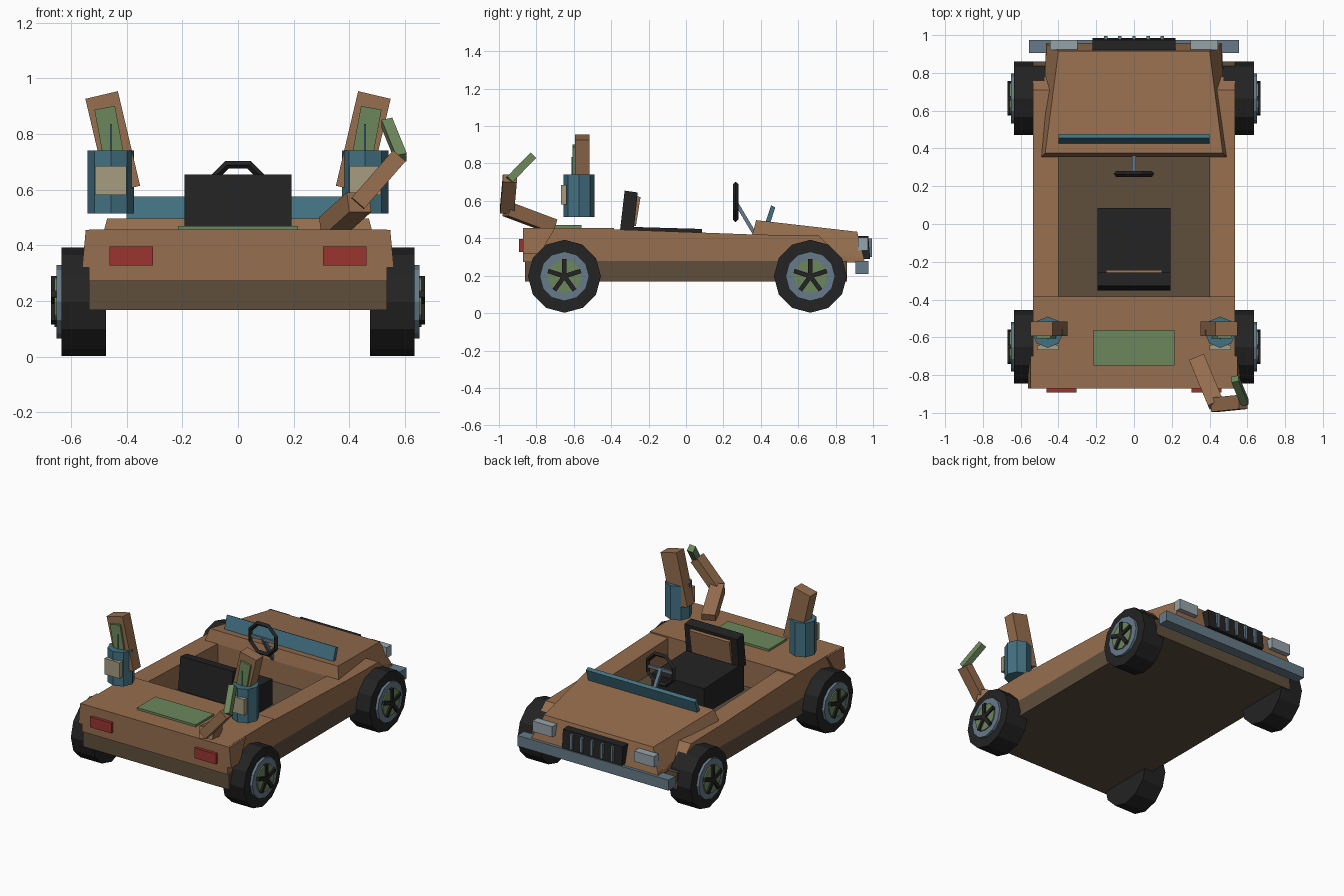
import bpy, bmesh, math
from mathutils import Vector, Matrix

if "Cube" in bpy.data.objects:
    bpy.data.objects.remove(bpy.data.objects["Cube"])


def material(name, r, g, b):
    m = bpy.data.materials.new(name)
    lin = [((c / 255 + 0.055) / 1.055) ** 2.4 for c in (r, g, b)]
    m.diffuse_color = (*lin, 1)
    m.use_nodes = True
    m.node_tree.nodes["Principled BSDF"].inputs["Base Color"].default_value = m.diffuse_color
    return m


BROWN = material("brown paint", 150, 110, 78)
DARK = material("dark brown", 94, 78, 60)
BLACK = material("black rubber", 35, 35, 35)
TEAL = material("teal", 66, 112, 129)
STEEL = material("blue steel", 102, 122, 136)
GREEN = material("green", 108, 135, 92)
RED = material("red lamp", 155, 53, 48)
BEIGE = material("beige", 166, 156, 128)
LAMP = material("pale lamp", 150, 163, 170)


def finish(name, bm, mat):
    bmesh.ops.recalc_face_normals(bm, faces=bm.faces)
    me = bpy.data.meshes.new(name)
    bm.to_mesh(me)
    bm.free()
    me.materials.append(mat)
    ob = bpy.data.objects.new(name, me)
    bpy.context.collection.objects.link(ob)
    return ob


def loft(name, a, b, mat):
    """Closed solid between two matching loops of points."""
    bm = bmesh.new()
    va = [bm.verts.new(p) for p in a]
    vb = [bm.verts.new(p) for p in b]
    n = len(va)
    bm.faces.new(va)
    bm.faces.new(vb[::-1])
    for i in range(n):
        j = (i + 1) % n
        bm.faces.new((va[i], vb[i], vb[j], va[j]))
    return finish(name, bm, mat)


def side_prism(name, prof, x0, x1, mat):
    return loft(name, [(x0, y, z) for y, z in prof], [(x1, y, z) for y, z in prof], mat)


def box(name, x0, x1, y0, y1, z0, z1, mat):
    return side_prism(name, [(y0, z0), (y1, z0), (y1, z1), (y0, z1)], x0, x1, mat)


def beam(name, p, q, w, d, mat, side=(0, 1, 0)):
    """Rectangular bar from p to q; d is its size along 'side'."""
    p, q = Vector(p), Vector(q)
    axis = (q - p).normalized()
    u = axis.cross(Vector(side)).normalized()
    v = u.cross(axis)
    ring = [u * (sx * w / 2) + v * (sy * d / 2) for sx, sy in ((-1, -1), (1, -1), (1, 1), (-1, 1))]
    return loft(name, [p + r for r in ring], [q + r for r in ring], mat)


def disc(name, x0, x1, y, z, r, n, mat):
    pts = [(y + r * math.sin(2 * math.pi * i / n), z + r * math.cos(2 * math.pi * i / n)) for i in range(n)]
    return side_prism(name, pts, x0, x1, mat)


# Lower chassis, rear deck and bonnet
box("chassis", -0.535, 0.535, -0.86, 0.86, 0.168, 0.28, DARK)
box("rear_deck", -0.535, 0.535, -0.872, -0.385, 0.272, 0.456, BROWN)
box("deck_panel", -0.215, 0.215, -0.75, -0.56, 0.45, 0.47, GREEN)
loft("bonnet",
     [(-0.49, 0.355, 0.42), (0.49, 0.355, 0.42), (0.47, 0.375, 0.497), (-0.47, 0.375, 0.497)],
     [(-0.465, 0.955, 0.28), (0.465, 0.955, 0.28), (0.40, 0.915, 0.435), (-0.40, 0.915, 0.435)], BROWN)
side_prism("dashboard_bulkhead", [(0.36, 0.27), (0.95, 0.27), (0.95, 0.29), (0.38, 0.44), (0.36, 0.43)],
           -0.465, 0.465, BROWN)
side_prism("windscreen", [(0.425, 0.485), (0.45, 0.48), (0.477, 0.565), (0.455, 0.576)], -0.4, 0.4, TEAL)

# Nose: bumper, grille with slats
box("bumper", -0.555, 0.555, 0.905, 0.975, 0.21, 0.28, STEEL)
side_prism("grille", [(0.93, 0.29), (0.985, 0.29), (0.975, 0.412), (0.91, 0.412)], -0.22, 0.22, BLACK)
for i in range(-2, 3):
    box("grille_slat", i * 0.075 - 0.009, i * 0.075 + 0.009, 0.97, 0.995, 0.3, 0.4, STEEL)

# Seat
side_prism("seat_cushion", [(-0.33, 0.28), (0.085, 0.28), (0.085, 0.435), (0.085, 0.45), (-0.33, 0.462)],
           -0.193, 0.193, BLACK)
side_prism("seat_back", [(-0.353, 0.44), (-0.28, 0.44), (-0.258, 0.645), (-0.328, 0.655)], -0.193, 0.193, BLACK)
side_prism("seat_back_panel", [(-0.285, 0.465), (-0.268, 0.465), (-0.243, 0.62), (-0.27, 0.628)],
           -0.147, 0.147, BROWN)

# Steering wheel, spoke and column
bpy.ops.mesh.primitive_torus_add(major_segments=8, minor_segments=4, major_radius=0.102, minor_radius=0.015,
                                 location=(0, 0.265, 0.595))
wheel = bpy.context.object
wheel.name = "steering_wheel"
wheel.data.transform(Matrix.Rotation(math.pi / 2, 4, 'X') @ Matrix.Rotation(math.pi / 8, 4, 'Z'))
wheel.data.materials.append(BLACK)
box("steering_spoke", -0.09, 0.09, 0.258, 0.272, 0.585, 0.605, STEEL)
beam("steering_column", (0, 0.262, 0.6), (0, 0.375, 0.41), 0.02, 0.022, STEEL, side=(1, 0, 0))

# Parts mirrored left and right
for s, tag in ((-1, "left"), (1, "right")):
    side_prism("side_rail_" + tag,
               [(-0.86, 0.275), (-0.86, 0.45), (-0.5, 0.452), (0.37, 0.42), (0.71, 0.415), (0.78, 0.345), (0.78, 0.275)],
               s * 0.40, s * 0.535, BROWN)
    loft("rear_fender_" + tag,
         [(s * 0.5, -0.872, 0.32), (s * 0.5, -0.78, 0.32), (s * 0.5, -0.70, 0.455), (s * 0.5, -0.872, 0.455)],
         [(s * 0.56, -0.872, 0.32), (s * 0.56, -0.78, 0.32), (s * 0.547, -0.70, 0.455), (s * 0.547, -0.872, 0.455)],
         BROWN)
    box("tail_lamp_" + tag, s * 0.305, s * 0.462, -0.892, -0.86, 0.328, 0.396, RED)
    box("headlamp_" + tag, s * 0.30, s * 0.445, 0.92, 0.973, 0.335, 0.405, LAMP)

    # Wheels: tyre, rim, hub and five spokes
    for y, end in ((-0.65, "rear"), (0.665, "nose")):
        z = 0.197
        nm = "_" + end + "_" + tag
        disc("tyre" + nm, s * 0.475, s * 0.635, y, z, 0.195, 12, BLACK)
        disc("rim" + nm, s * 0.6, s * 0.652, y, z, 0.132, 12, STEEL)
        disc("hub" + nm, s * 0.62, s * 0.66, y, z, 0.09, 12, GREEN)
        for k in range(5):
            a = 2 * math.pi * k / 5
            beam("spoke" + nm, (s * 0.655, y, z),
                 (s * 0.655, y + 0.092 * math.sin(a), z + 0.092 * math.cos(a)), 0.024, 0.032, BLACK, side=(1, 0, 0))

    # Upright pods on the rear deck
    cx, cy = s * 0.457, -0.573
    ring = [(cx + 0.083 * math.cos(i * math.pi / 4), cy + 0.083 * math.sin(i * math.pi / 4)) for i in range(8)]
    loft("pod_" + tag, [(x, y, 0.515) for x, y in ring], [(x, y, 0.74) for x, y in ring], TEAL)
    box("pod_plate_" + tag, s * 0.40, s * 0.513, -0.668, -0.64, 0.58, 0.685, BEIGE)
    beam("pod_post_" + tag, (s * 0.41, -0.555, 0.60), (s * 0.49, -0.555, 0.94), 0.12, 0.077, BROWN)
    beam("post_panel_" + tag, (s * 0.445, -0.597, 0.71), (s * 0.479, -0.597, 0.894), 0.075, 0.018, GREEN)
    box("post_rod_" + tag, s * 0.453, s * 0.459, -0.612, -0.605, 0.73, 0.835, TEAL)

# Jointed arm on the rear right corner
beam("arm_lower", (0.335, -0.715, 0.465), (0.435, -0.955, 0.555), 0.075, 0.085, BROWN, side=(0.92, 0.38, 0))
beam("arm_middle", (0.43, -0.957, 0.55), (0.578, -0.942, 0.72), 0.06, 0.075, BROWN)
beam("arm_tip", (0.587, -0.945, 0.712), (0.535, -0.82, 0.84), 0.042, 0.04, GREEN, side=(1, 0, 0))
